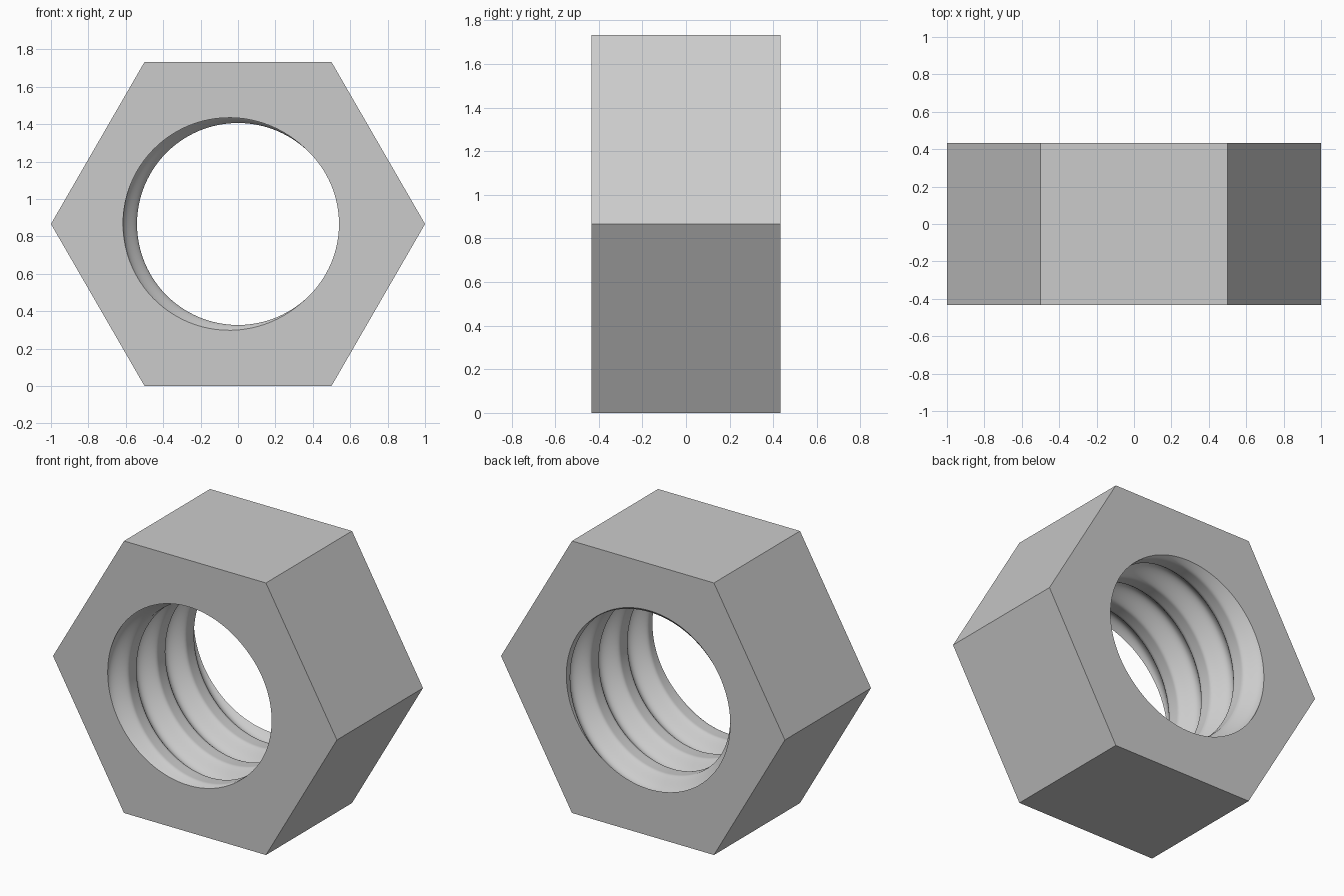
import bpy, bmesh, math

if "Cube" in bpy.data.objects:
    bpy.data.objects.remove(bpy.data.objects["Cube"], do_unlink=True)

APOTHEM = math.sqrt(3) / 2      # hexagon with unit corner radius
DEPTH = APOTHEM                 # thickness along y
TURNS = 3
PITCH = DEPTH / TURNS
CREST, GROOVE = 0.54, 0.075     # bore radius and thread depth
COLUMNS, ROWS = 96, 96


def thread_radius(phase):
    """Flat crest around whole phases, rounded groove between them."""
    p = phase % 1.0
    t = (min(p, 1 - p) - 0.125) / 0.375
    return CREST + GROOVE * math.sin(math.pi / 2 * max(t, 0)) ** 1.5


# Grey steel
steel = bpy.data.materials.new("grey steel")
steel.use_nodes = True
grey = (0.6, 0.6, 0.6, 1)
steel.diffuse_color = grey
steel.node_tree.nodes["Principled BSDF"].inputs["Base Color"].default_value = grey

bm = bmesh.new()


def ring(count, depth, radius):
    """Ring of vertices around the y axis; radius is a function of the angle."""
    out = []
    for i in range(count):
        a = 2 * math.pi * i / count
        r = radius(a)
        out.append(bm.verts.new((r * math.cos(a), depth - DEPTH / 2,
                                 APOTHEM + r * math.sin(a))))
    return out


def bridge(a, b):
    """Quads between two equal rings."""
    n = len(a)
    return [bm.faces.new((a[i], a[(i + 1) % n], b[(i + 1) % n], b[i]))
            for i in range(n)]


# Six outer flats
hex_front, hex_back = (ring(6, d, lambda a: 1.0) for d in (0, DEPTH))
bridge(hex_front, hex_back)

# Right-handed threaded bore
bore = []
for j in range(ROWS + 1):
    d = DEPTH * j / ROWS
    bore.append(ring(COLUMNS, d,
                     lambda a: thread_radius(d / PITCH + a / (2 * math.pi))))
for a, b in zip(bore, bore[1:]):
    bridge(b, a)

# End faces, one sector per side of the hexagon
step = COLUMNS // 6
for outer, inner in ((hex_front, bore[0]), (hex_back, bore[-1])):
    for k in range(6):
        arc = [inner[(k * step + i) % COLUMNS] for i in range(step + 1)]
        bm.faces.new([outer[k], outer[(k + 1) % 6]] + arc[::-1])

bmesh.ops.recalc_face_normals(bm, faces=bm.faces)
mesh = bpy.data.meshes.new("hex_nut")
bm.to_mesh(mesh)
bm.free()
mesh.materials.append(steel)

nut = bpy.data.objects.new("hex_nut", mesh)
bpy.context.collection.objects.link(nut)
bpy.context.view_layer.objects.active = nut
nut.select_set(True)
bpy.ops.object.shade_smooth_by_angle(angle=math.radians(30))
